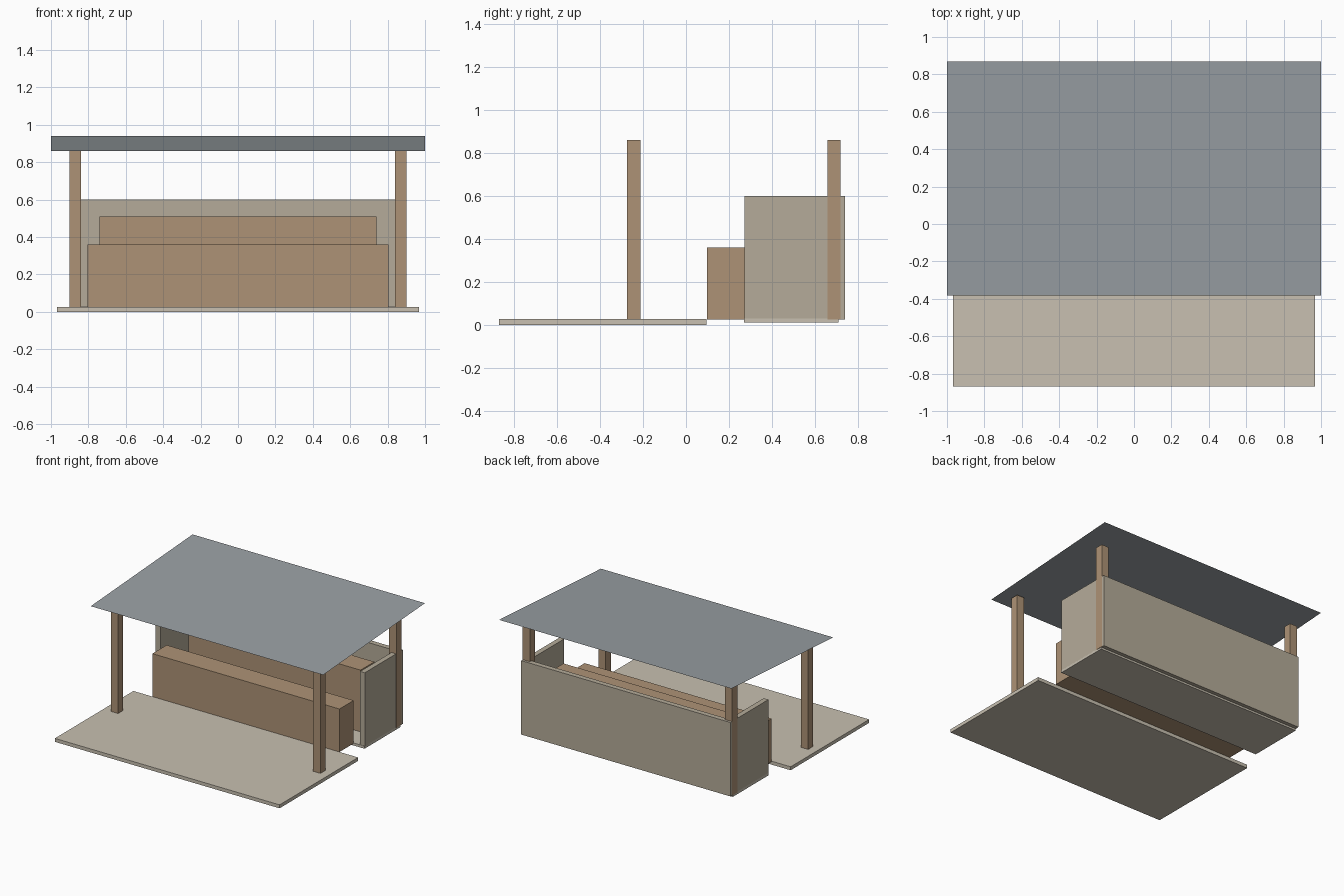
import bpy, bmesh

if "Cube" in bpy.data.objects:
    bpy.data.objects.remove(bpy.data.objects["Cube"])


def material(name, r, g, b):
    m = bpy.data.materials.new(name)
    m.diffuse_color = (r, g, b, 1)
    m.use_nodes = True
    m.node_tree.nodes["Principled BSDF"].inputs["Base Color"].default_value = m.diffuse_color
    return m


WOOD = material("wood", 0.42, 0.29, 0.18)
PLASTER = material("plaster", 0.46, 0.41, 0.32)
STONE = material("stone", 0.58, 0.53, 0.44)
SHEET = material("roof_grey", 0.32, 0.35, 0.37)


def add_object(name, bm, mat):
    me = bpy.data.meshes.new(name)
    bm.to_mesh(me)
    bm.free()
    me.materials.append(mat)
    ob = bpy.data.objects.new(name, me)
    bpy.context.collection.objects.link(ob)
    return ob


def box(name, xr, yr, zr, mat):
    """Box given by its min/max range on each axis."""
    bm = bmesh.new()
    bmesh.ops.create_cube(bm, size=1)
    for v in bm.verts:
        for i, (lo, hi) in enumerate((xr, yr, zr)):
            v.co[i] = lo if v.co[i] < 0 else hi
    return add_object(name, bm, mat)


def mirrored_box(name, xr, yr, zr, mat):
    """Box on the right side, mirrored to the left."""
    ob = box(name, xr, yr, zr, mat)
    ob.modifiers.new("mirror", "MIRROR").use_axis[0] = True
    return ob


# Floor slabs: paving in front, stall floor behind
box("front_paving", (-0.967, 0.967), (-0.87, 0.095), (0, 0.027), STONE)
box("stall_floor", (-0.9, 0.9), (0.27, 0.71), (0.01, 0.03), STONE)

# Counter and higher shelf block behind it
box("counter", (-0.805, 0.805), (0.097, 0.272), (0.025, 0.36), WOOD)
box("back_shelf", (-0.74, 0.74), (0.45, 0.62), (0.03, 0.51), WOOD)

# Low walls on three sides
box("back_wall", (-0.9, 0.9), (0.70, 0.74), (0.025, 0.6), PLASTER)
mirrored_box("side_walls", (0.86, 0.9), (0.273, 0.735), (0.025, 0.6), PLASTER)

# Four roof posts
mirrored_box("front_posts", (0.84, 0.902), (-0.275, -0.213), (0.025, 0.86), WOOD)
mirrored_box("back_posts", (0.84, 0.902), (0.658, 0.72), (0.025, 0.86), WOOD)

# Thin roof sheet, rising towards the back
bm = bmesh.new()
corners = [(-1, -0.382, 0.86), (1, -0.382, 0.86), (1, 0.87, 0.94), (-1, 0.87, 0.94)]
bm.faces.new([bm.verts.new(c) for c in corners])
add_object("roof_sheet", bm, SHEET)
